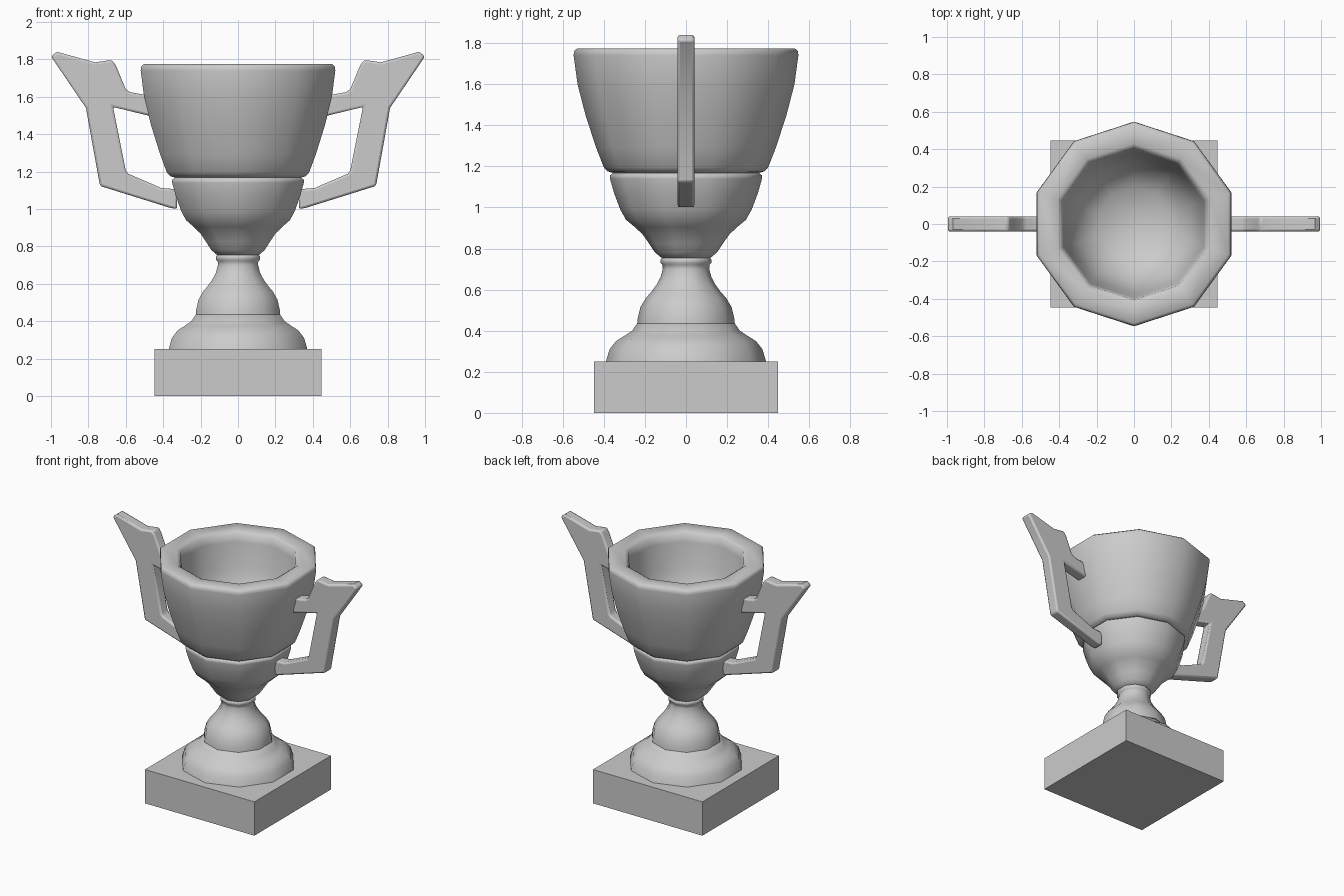
import bpy, bmesh, math

if "Cube" in bpy.data.objects:
    bpy.data.objects.remove(bpy.data.objects["Cube"])

SIDES = 10


def finish(name, bm):
    bmesh.ops.recalc_face_normals(bm, faces=bm.faces)
    mesh = bpy.data.meshes.new(name)
    bm.to_mesh(mesh)
    bm.free()
    obj = bpy.data.objects.new(name, mesh)
    bpy.context.collection.objects.link(obj)
    return obj


def smooth(obj, angle):
    bpy.ops.object.select_all(action='DESELECT')
    obj.select_set(True)
    bpy.context.view_layer.objects.active = obj
    bpy.ops.object.shade_smooth_by_angle(angle=math.radians(angle))


def lathe(name, profile):
    """Turn an (r, z) profile into a ten-sided solid with a corner on the y axis."""
    bm = bmesh.new()
    rings = []
    for r, z in profile:
        if r == 0:
            rings.append([bm.verts.new((0, 0, z))] * SIDES)
            continue
        angles = [math.pi / 2 + math.tau * i / SIDES for i in range(SIDES)]
        rings.append([bm.verts.new((r * math.cos(a), r * math.sin(a), z)) for a in angles])
    for lower, upper in zip(rings, rings[1:]):
        for i in range(SIDES):
            j = (i + 1) % SIDES
            quad = [lower[i], lower[j], upper[j], upper[i]]
            bm.faces.new(list(dict.fromkeys(quad)))
    obj = finish(name, bm)
    smooth(obj, 65)
    return obj


# Square plinth
bpy.ops.mesh.primitive_cube_add(size=1, location=(0, 0, 0.125))
plinth = bpy.context.object
plinth.name = "plinth"
plinth.scale = (0.895, 0.895, 0.25)

# Stepped foot, stem and knot ring
lathe("foot", [(0, 0.25), (0.39, 0.25), (0.372, 0.31), (0.34, 0.35), (0.30, 0.375),
               (0.262, 0.40), (0.238, 0.435), (0, 0.45)])
lathe("stem", [(0, 0.40), (0.238, 0.43), (0.235, 0.46), (0.222, 0.515), (0.195, 0.56),
               (0.168, 0.59), (0.143, 0.625), (0.124, 0.66), (0.113, 0.70), (0.114, 0.72),
               (0.124, 0.73), (0.124, 0.745), (0.115, 0.757), (0, 0.76)])

# Lower bowl
lathe("lower_bowl", [(0, 0.74), (0.113, 0.75), (0.15, 0.78), (0.18, 0.825), (0.212, 0.87),
                     (0.25, 0.905), (0.292, 0.94), (0.32, 0.99), (0.35, 1.07),
                     (0.37, 1.14), (0.371, 1.155), (0.355, 1.168), (0, 1.17)])

# Upper cup with thick rim and hollow inside
lathe("cup", [(0, 1.165), (0.355, 1.168), (0.38, 1.175), (0.40, 1.195), (0.437, 1.29),
              (0.488, 1.445), (0.528, 1.60), (0.547, 1.74), (0.545, 1.762), (0.53, 1.774),
              (0.43, 1.772), (0.405, 1.755), (0.395, 1.70), (0.37, 1.52),
              (0.31, 1.34), (0.20, 1.25), (0, 1.22)])

# Angular winged handles, mirrored
outline = [(0.325, 1.0), (0.36, 1.005), (0.738, 1.123), (0.813, 1.54), (1.0, 1.816),
           (0.968, 1.84), (0.765, 1.784), (0.674, 1.797), (0.652, 1.765), (0.60, 1.64),
           (0.575, 1.624), (0.47, 1.605), (0.47, 1.497), (0.668, 1.545), (0.60, 1.205),
           (0.587, 1.188), (0.41, 1.112), (0.325, 1.105)]
bm = bmesh.new()
face = bm.faces.new([bm.verts.new((x, -0.041, z)) for x, z in outline])
side = bmesh.ops.extrude_face_region(bm, geom=[face])["geom"]
moved = [g for g in side if isinstance(g, bmesh.types.BMVert)]
bmesh.ops.translate(bm, verts=moved, vec=(0, 0.082, 0))
handles = finish("handles", bm)
bevel = handles.modifiers.new("rounded_edges", 'BEVEL')
bevel.width = 0.012
bevel.segments = 2
bevel.limit_method = 'ANGLE'
bevel.angle_limit = math.radians(60)
mirror = handles.modifiers.new("other_side", 'MIRROR')
mirror.use_axis[0] = True
smooth(handles, 40)
